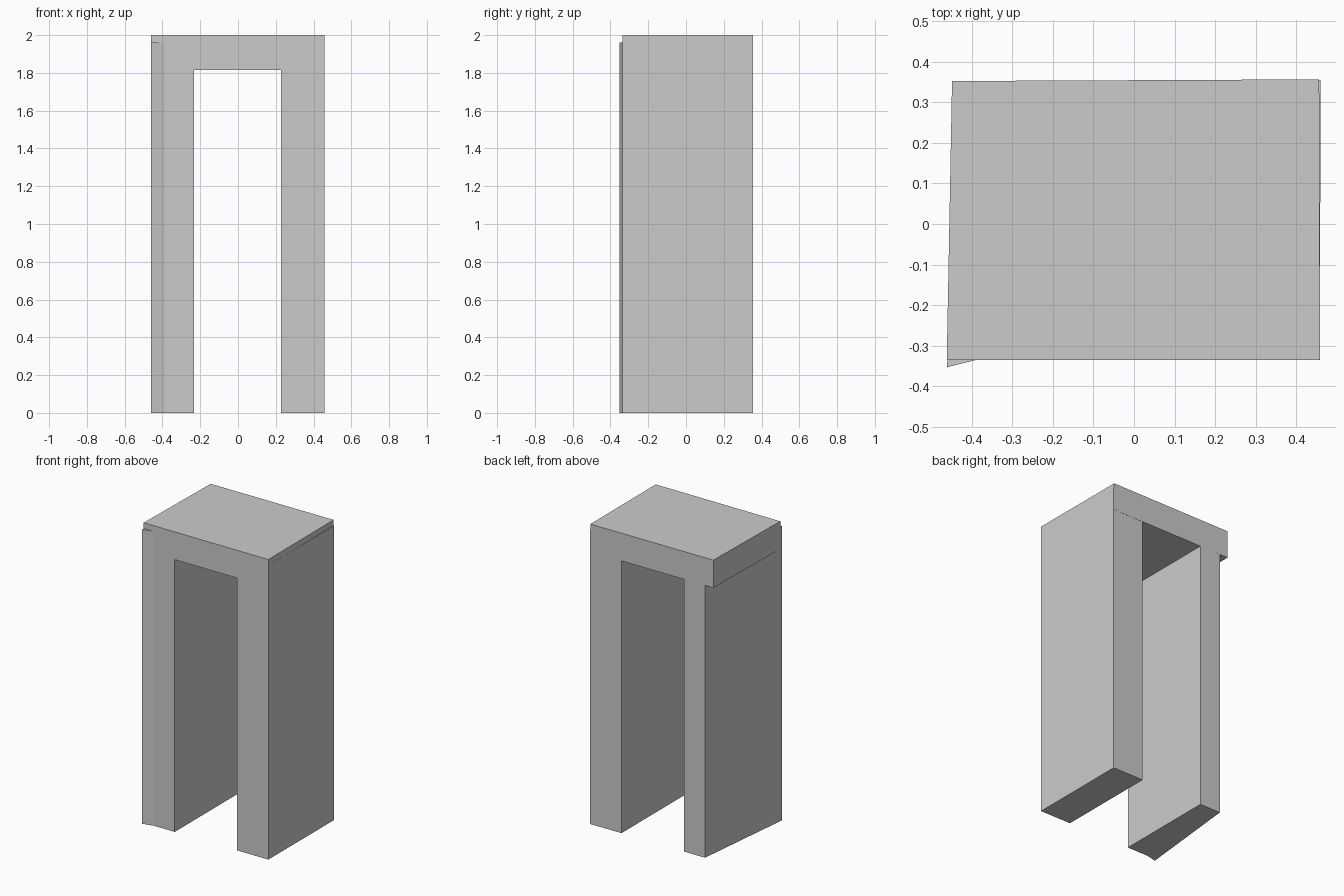
import bpy, bmesh

if "Cube" in bpy.data.objects:
    bpy.data.objects.remove(bpy.data.objects["Cube"])


def prism(name, outline, z0, z1):
    """Extrude a plan outline (counter-clockwise) from z0 to z1."""
    bm = bmesh.new()
    base = bm.faces.new([bm.verts.new((x, y, z0)) for x, y in outline])
    out = bmesh.ops.extrude_face_region(bm, geom=[base])
    for v in out["geom"]:
        if isinstance(v, bmesh.types.BMVert):
            v.co.z = z1
    bmesh.ops.recalc_face_normals(bm, faces=bm.faces[:])
    mesh = bpy.data.meshes.new(name)
    bm.to_mesh(mesh)
    bm.free()
    obj = bpy.data.objects.new(name, mesh)
    bpy.context.collection.objects.link(obj)
    return obj


# Slightly skewed top slab
prism("lintel", [(-0.461, -0.335), (0.458, -0.335), (0.456, 0.356), (-0.448, 0.352)], 1.815, 2.0)

# Left post: flared front corner, outer side tapering in toward the back
prism("left_post", [(-0.461, -0.353), (-0.39, -0.335), (-0.232, -0.335),
                    (-0.232, 0.353), (-0.387, 0.352)], 0.0, 1.962)

# Right post: straight block
prism("right_post", [(0.228, -0.335), (0.458, -0.335), (0.459, 0.355), (0.228, 0.354)], 0.0, 1.962)
